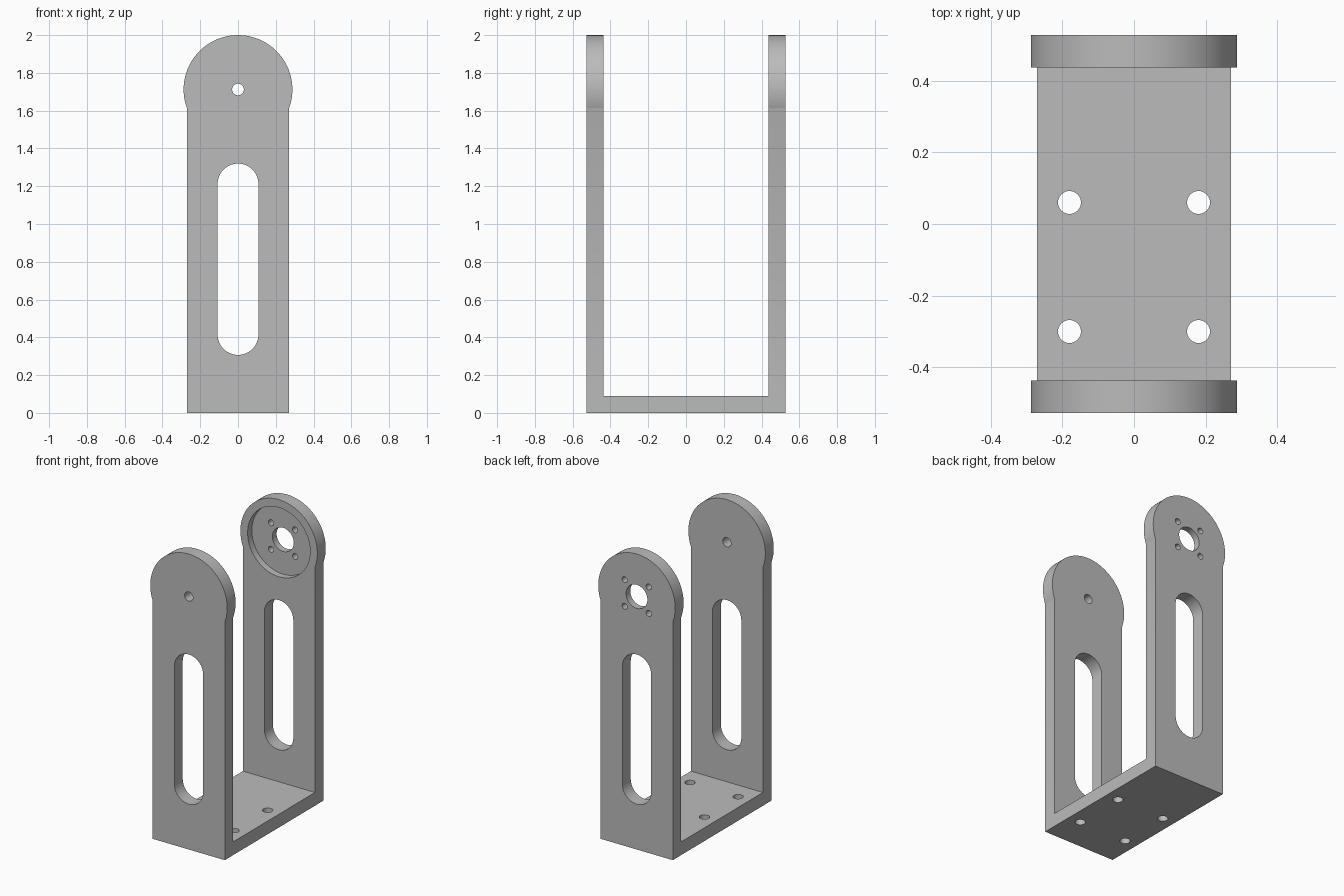
import bpy, bmesh, math
from mathutils import Vector

if "Cube" in bpy.data.objects:
    bpy.data.objects.remove(bpy.data.objects["Cube"], do_unlink=True)

# Main dimensions
HALF_W, HALF_D, T = 0.27, 0.527, 0.09
PIVOT_Z, HEAD_R = 1.712, 0.288

grey = bpy.data.materials.new("plain grey")
grey.use_nodes = True
colour = (0.5, 0.5, 0.5, 1)
grey.diffuse_color = colour
grey.node_tree.nodes["Principled BSDF"].inputs["Base Color"].default_value = colour


def prism(name, points, along):
    """Extrude a closed outline of 3D points by a vector."""
    bm = bmesh.new()
    face = bm.faces.new([bm.verts.new(p) for p in points])
    top = bmesh.ops.extrude_face_region(bm, geom=[face])["geom"]
    bmesh.ops.translate(bm, vec=Vector(along),
                        verts=[g for g in top if isinstance(g, bmesh.types.BMVert)])
    bmesh.ops.recalc_face_normals(bm, faces=bm.faces)
    mesh = bpy.data.meshes.new(name)
    bm.to_mesh(mesh)
    bm.free()
    mesh.materials.append(grey)
    obj = bpy.data.objects.new(name, mesh)
    bpy.context.collection.objects.link(obj)
    return obj


def arc(cx, cy, r, start=0, sweep=2 * math.pi, n=96):
    steps = n if sweep > 6 else n + 1
    return [(cx + r * math.cos(start + sweep * i / n),
             cy + r * math.sin(start + sweep * i / n)) for i in range(steps)]


def along_y(name, outline, y0, y1):
    return prism(name, [(x, y0, z) for x, z in outline], (0, y1 - y0, 0))


def combine(body, tool, operation):
    """Apply one boolean and discard its tool."""
    mod = body.modifiers.new(operation, 'BOOLEAN')
    mod.operation, mod.solver, mod.object = operation, 'EXACT', tool
    bpy.context.view_layer.objects.active = body
    bpy.ops.object.modifier_apply(modifier=mod.name)
    bpy.data.objects.remove(tool, do_unlink=True)


# U-shaped body: base and two upright arms
inner = HALF_D - T
u_shape = [(-HALF_D, 0), (HALF_D, 0), (HALF_D, PIVOT_Z), (inner, PIVOT_Z),
           (inner, T), (-inner, T), (-inner, PIVOT_Z), (-HALF_D, PIVOT_Z)]
bracket = prism("u_bracket", [(-HALF_W, y, z) for y, z in u_shape], (2 * HALF_W, 0, 0))

# Round heads on both arms
for y0, y1 in ((-HALF_D, -inner), (inner, HALF_D)):
    combine(bracket, along_y("arm_head", arc(0, PIVOT_Z, HEAD_R, n=128), y0, y1), 'UNION')

# Long slot through both arms
slot = arc(0, 1.212, 0.108, 0, math.pi, 32) + arc(0, 0.415, 0.108, math.pi, math.pi, 32)
combine(bracket, along_y("slot_cutter", slot, -1, 1), 'DIFFERENCE')

# Pivot hole in the front arm
combine(bracket, along_y("pivot_cutter", arc(0, PIVOT_Z, 0.031, n=32), -1, 0), 'DIFFERENCE')

# Round recess, shaft hole and screw holes in the back arm
combine(bracket, along_y("recess_cutter", arc(0, PIVOT_Z, 0.234), 0, inner + 0.045), 'DIFFERENCE')
combine(bracket, along_y("shaft_cutter", arc(0, PIVOT_Z, 0.08, n=48), 0, 1), 'DIFFERENCE')
for sx in (-1, 1):
    for sz in (-1, 1):
        screw = arc(sx * 0.09, PIVOT_Z + sz * 0.09, 0.02, n=24)
        combine(bracket, along_y("screw_cutter", screw, 0, 1), 'DIFFERENCE')

# Mounting holes in the base
for x in (-0.18, 0.18):
    for y in (-0.30, 0.06):
        ring = [(px, py, -1) for px, py in arc(x, y, 0.032, n=32)]
        combine(bracket, prism("mount_cutter", ring, (0, 0, 1.2)), 'DIFFERENCE')

# Smooth round walls, sharp edges
bpy.ops.object.select_all(action='DESELECT')
bracket.select_set(True)
bpy.context.view_layer.objects.active = bracket
bpy.ops.object.shade_smooth_by_angle(angle=math.radians(30))
